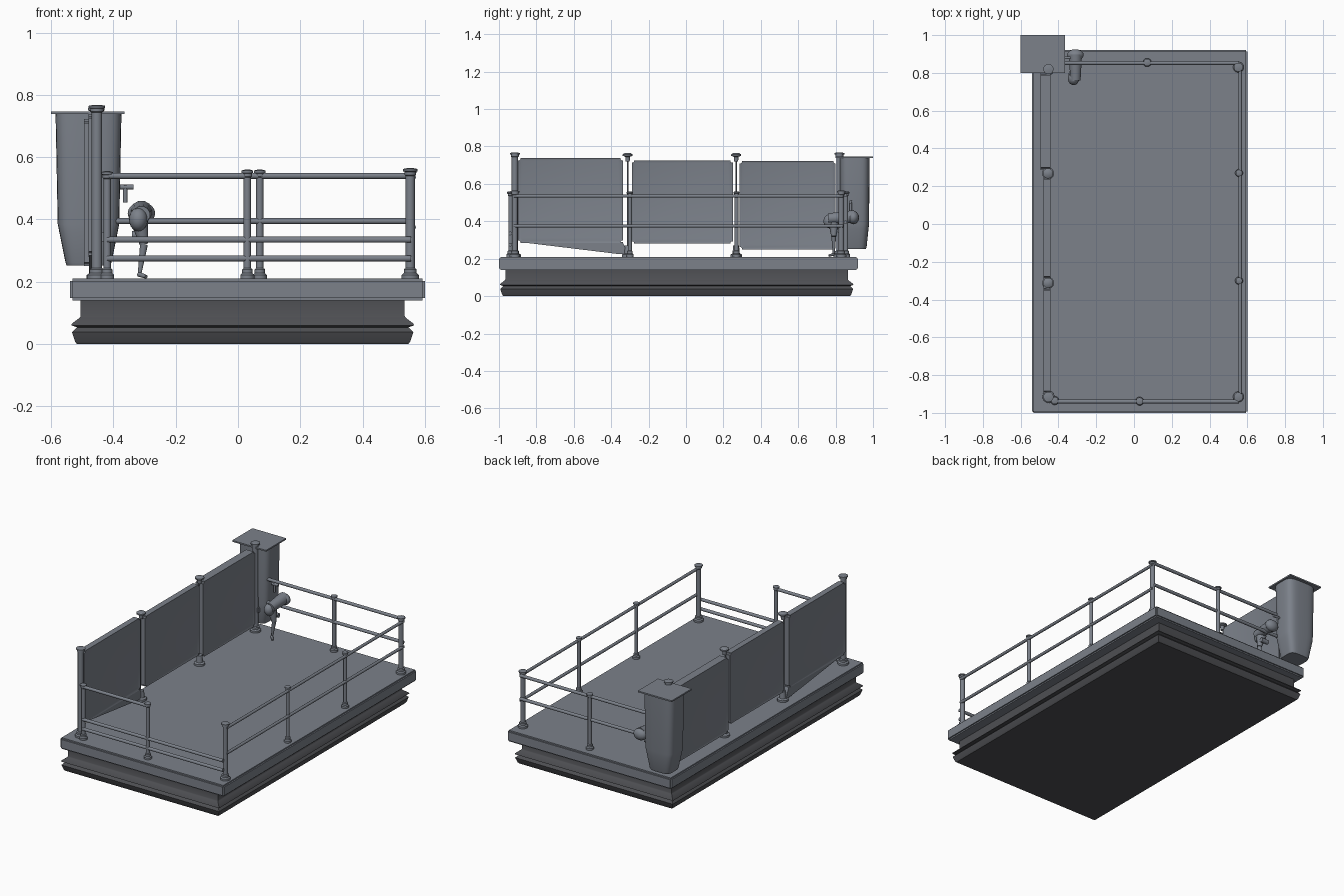
import bpy, bmesh, math
from mathutils import Vector

if "Cube" in bpy.data.objects:
    bpy.data.objects.remove(bpy.data.objects["Cube"], do_unlink=True)


def material(name, colour):
    mat = bpy.data.materials.new(name)
    mat.use_nodes = True
    mat.diffuse_color = (*colour, 1)
    mat.node_tree.nodes["Principled BSDF"].inputs["Base Color"].default_value = (*colour, 1)
    return mat


STEEL = material("blue grey steel", (0.2, 0.22, 0.255))
RUBBER = material("dark rubber", (0.075, 0.077, 0.085))
FLOOR = 0.21
parts = []


def finish(name, bm, mat=STEEL):
    bmesh.ops.recalc_face_normals(bm, faces=bm.faces)
    mesh = bpy.data.meshes.new(name)
    bm.to_mesh(mesh)
    bm.free()
    obj = bpy.data.objects.new(name, mesh)
    bpy.context.collection.objects.link(obj)
    mesh.materials.append(mat)
    parts.append(obj)
    return obj


def loft(name, rings, mat=STEEL):
    """Skin a stack of equal rings and close both ends."""
    bm = bmesh.new()
    loops = [[bm.verts.new(p) for p in ring] for ring in rings]
    n = len(loops[0])
    for low, high in zip(loops, loops[1:]):
        for i in range(n):
            j = (i + 1) % n
            bm.faces.new((low[i], low[j], high[j], high[i]))
    bm.faces.new(loops[0])
    bm.faces.new(loops[-1])
    return finish(name, bm, mat)


def oval(x, y, z, rx, ry, power=1.0, n=16):
    """Ring that grows squarer as power drops below one."""
    def bend(v):
        return math.copysign(abs(v) ** power, v)
    turns = [2 * math.pi * (i + 0.5) / n for i in range(n)]
    return [(x + rx * bend(math.cos(t)), y + ry * bend(math.sin(t)), z) for t in turns]


def lathe(name, x, y, profile):
    return loft(name, [oval(x, y, z, r, r) for r, z in profile])


def box(name, low, high, bevel=0.0):
    bm = bmesh.new()
    bmesh.ops.create_cube(bm, size=1)
    for v in bm.verts:
        v.co = [l + (h - l) * (c + 0.5) for l, h, c in zip(low, high, v.co)]
    if bevel:
        bmesh.ops.bevel(bm, geom=bm.edges[:], offset=bevel, segments=2, affect='EDGES')
    return finish(name, bm)


def tube(name, a, b, r, r2=None):
    a, b = Vector(a), Vector(b)
    turn = (b - a).to_track_quat('Z', 'Y')
    rings = []
    for centre, radius in ((a, r), (b, r if r2 is None else r2)):
        rings.append([centre + turn @ Vector(p) for p in oval(0, 0, 0, radius, radius, n=12)])
    return loft(name, rings)


def ball(name, centre, size):
    bm = bmesh.new()
    bmesh.ops.create_uvsphere(bm, u_segments=16, v_segments=10, radius=1)
    for v in bm.verts:
        v.co = Vector(centre) + Vector([c * s for c, s in zip(v.co, size)])
    return finish(name, bm)


def post(name, x, y, r, top):
    """Pipe post with a flared foot and a flat cap."""
    lathe(name, x, y, [(r * 1.9, FLOOR), (r * 1.9, FLOOR + 0.012), (r * 1.4, FLOOR + 0.018),
                       (r * 1.4, FLOOR + 0.03), (r, FLOOR + 0.034), (r, top - 0.025),
                       (r * 1.25, top - 0.022), (r * 1.25, top - 0.012),
                       (r * 1.6, top - 0.01), (r * 1.6, top - 0.003), (r * 0.7, top)])


# Deck and the ribbed skirt below it
box("deck", (-0.54, -1.0, 0.14), (0.6, 0.92, FLOOR), 0.008)


def skirt_ring(z, grow):
    x0, x1, y0, y1 = -0.505 - grow, 0.535 + grow, -0.965 - grow, 0.865 + grow
    return [(x0, y0, z), (x1, y0, z), (x1, y1, z), (x0, y1, z)]


loft("rubber_skirt", [skirt_ring(z, g) for z, g in (
    (0, 0.012), (0.008, 0.018), (0.038, 0.028), (0.054, 0.012), (0.06, 0.03),
    (0.066, 0.028), (0.085, 0.003), (0.09, 0), (0.142, 0))], RUBBER)

# Railing posts
for y in (-0.915, 0.83):
    post("corner_post", 0.553, y, 0.015, 0.565)
for y in (-0.3, 0.27):
    post("side_post", 0.556, y, 0.011, 0.56)
post("front_middle_post", 0.03, -0.938, 0.012, 0.56)
post("back_middle_post", 0.07, 0.855, 0.012, 0.56)
post("front_end_post", -0.42, -0.935, 0.012, 0.555)

# Horizontal rails
for z in (0.535, 0.375):
    tube("side_rail", (0.562, -0.92, z), (0.562, 0.84, z), 0.009)
for z in (0.54, 0.395):
    tube("back_rail", (-0.41, 0.852, z), (0.555, 0.852, z), 0.01)
for z in (0.335, 0.275):
    tube("front_lower_rail", (-0.42, -0.94, z), (0.555, -0.94, z), 0.01)
tube("front_upper_rail", (-0.42, -0.94, 0.54), (0.03, -0.94, 0.54), 0.01)

# Tall posts at both ends of the panel row
for y in (-0.915, 0.82):
    post("panel_end_post", -0.453, y, 0.017, 0.768)

# Panel gap fittings: foot, thin tie rod and cap
for y in (-0.312, 0.268):
    lathe("panel_foot", -0.455, y, [(0.032, FLOOR), (0.032, 0.222), (0.02, 0.228), (0.016, 0.27)])
    tube("panel_tie_rod", (-0.46, y, 0.25), (-0.46, y, 0.74), 0.004)
    lathe("panel_cap", -0.455, y, [(0.011, 0.72), (0.013, 0.745), (0.027, 0.75),
                                   (0.027, 0.758), (0.014, 0.766)])


# Panels with rounded corners and a recessed sheet on both faces
def panel(name, x0, x1, y0, y1, z0, z1):
    bm = bmesh.new()
    bmesh.ops.create_cube(bm, size=1)
    low, high = (x0, y0, z0), (x1, y1, z1)
    for v in bm.verts:
        v.co = [l + (h - l) * (c + 0.5) for l, h, c in zip(low, high, v.co)]
    corners = [e for e in bm.edges if abs(e.verts[0].co.x - e.verts[1].co.x) > 0.01]
    bmesh.ops.bevel(bm, geom=corners, offset=0.012, segments=3, affect='EDGES')
    bm.normal_update()
    sheets = [f for f in bm.faces if abs(f.normal.x) > 0.9]
    bmesh.ops.inset_individual(bm, faces=sheets, thickness=0.016, depth=-0.004)
    finish(name, bm)


panel("front_panel", -0.48, -0.443, -0.897, -0.338, 0.285, 0.738)
panel("middle_panel", -0.48, -0.443, -0.29, 0.25, 0.28, 0.725)
panel("back_panel", -0.495, -0.443, 0.287, 0.8, 0.25, 0.722)

# Bent strip hanging under the front panel
flap = [(-0.88, 0.288), (-0.338, 0.288), (-0.31, 0.222), (-0.37, 0.226)]
loft("bent_flap", [[(x, y, z) for y, z in flap] for x in (-0.478, -0.446)])

# Hopper bin with a square lid
loft("hopper_bin", [oval(-0.48, 0.902, z, rx, ry, 0.5, 32) for z, rx, ry in (
    (0.252, 0.07, 0.06), (0.262, 0.074, 0.064), (0.36, 0.094, 0.074),
    (0.385, 0.099, 0.077), (0.74, 0.106, 0.08))])
box("bin_lid", (-0.6, 0.8, 0.738), (-0.365, 1.0, 0.747))
box("bin_bracket", (-0.47, 0.815, 0.33), (-0.43, 0.85, 0.36))

# Lamp on a slim bent stand beside the bin
tube("lamp_body", (-0.31, 0.76, 0.415), (-0.31, 0.9, 0.425), 0.028, 0.036)
ball("lamp_rear", (-0.31, 0.895, 0.42), (0.044, 0.03, 0.036))
ball("lamp_front", (-0.32, 0.77, 0.4), (0.03, 0.035, 0.038))
tube("stand_neck", (-0.318, 0.79, 0.4), (-0.302, 0.79, 0.32), 0.03, 0.014)
tube("stand_leg", (-0.302, 0.79, 0.32), (-0.316, 0.79, 0.225), 0.013, 0.006)
tube("stand_foot", (-0.318, 0.79, 0.224), (-0.295, 0.765, 0.216), 0.008, 0.006)
tube("side_knob", (-0.34, 0.82, 0.35), (-0.29, 0.82, 0.35), 0.014)
tube("bin_handle_arm", (-0.39, 0.88, 0.504), (-0.335, 0.88, 0.504), 0.008)
tube("bin_handle_grip", (-0.362, 0.88, 0.51), (-0.362, 0.88, 0.455), 0.007)

# Smooth the round parts and keep the hard edges
for obj in bpy.context.selected_objects:
    obj.select_set(False)
for obj in parts:
    obj.select_set(True)
bpy.context.view_layer.objects.active = parts[0]
bpy.ops.object.shade_smooth_by_angle(angle=math.radians(35))
